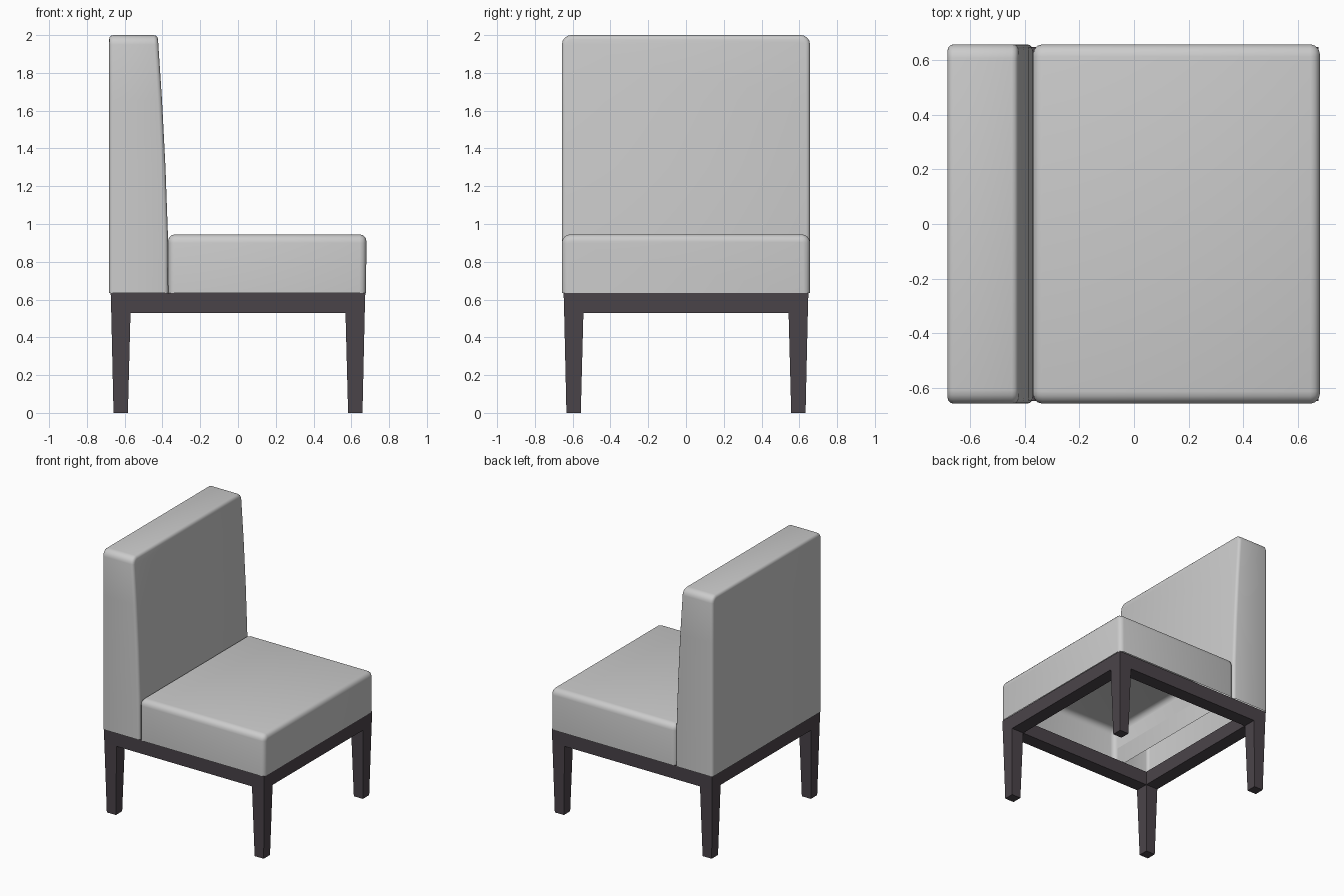
import bpy, bmesh, math

if "Cube" in bpy.data.objects:
    bpy.data.objects.remove(bpy.data.objects["Cube"])

dark = bpy.data.materials.new("dark_wood")
dark.diffuse_color = (0.07, 0.058, 0.068, 1)
dark.use_nodes = True
dark.node_tree.nodes["Principled BSDF"].inputs["Base Color"].default_value = dark.diffuse_color


def finish(bm, name, material=None):
    bmesh.ops.recalc_face_normals(bm, faces=bm.faces)
    me = bpy.data.meshes.new(name)
    bm.to_mesh(me)
    bm.free()
    ob = bpy.data.objects.new(name, me)
    bpy.context.collection.objects.link(ob)
    if material:
        me.materials.append(material)
    return ob


def loft(name, sections, ends):
    """Rectangles (z, x0, x1, y0, y1) stacked upwards."""
    bm = bmesh.new()
    rings = [[bm.verts.new((x, y, z)) for x, y in ((x0, y0), (x1, y0), (x1, y1), (x0, y1))]
             for z, x0, x1, y0, y1 in sections]
    for a, b in zip(rings, rings[1:]):
        for i in range(4):
            j = (i + 1) % 4
            bm.faces.new((a[i], a[j], b[j], b[i]))
    if ends:
        bm.faces.new(rings[0])
        bm.faces.new(rings[-1])
    return finish(bm, name, dark)


def cushion(name, sections, half_y, side_r, rim_r):
    """Upholstered shell, open underneath; sections are (z, x_back, x_front)."""
    bm = bmesh.new()
    rings = [[bm.verts.new((x, y, z)) for x, y in
              ((x0, -half_y), (x1, -half_y), (x1, half_y), (x0, half_y))]
             for z, x0, x1 in sections]
    for a, b in zip(rings, rings[1:]):
        for i in range(4):
            j = (i + 1) % 4
            bm.faces.new((a[i], a[j], b[j], b[i]))
    bm.faces.new(rings[-1])
    bmesh.ops.recalc_face_normals(bm, faces=bm.faces)
    # top edges running front to back, then the front and back rims
    top = sections[-1][0]
    edges = [e for e in bm.edges if all(abs(v.co.z - top) < 1e-5 for v in e.verts)
             and abs(e.verts[0].co.y - e.verts[1].co.y) < 1e-5]
    bmesh.ops.bevel(bm, geom=edges, offset=side_r, segments=4, profile=0.5, affect='EDGES')
    rim = [e for e in bm.edges if e.is_manifold and e.calc_face_angle(0) > math.radians(50)]
    bmesh.ops.bevel(bm, geom=rim, offset=rim_r, segments=3, profile=0.5, affect='EDGES')
    ob = finish(bm, name)
    bpy.ops.object.select_all(action='DESELECT')
    ob.select_set(True)
    bpy.context.view_layer.objects.active = ob
    bpy.ops.object.shade_smooth_by_angle(angle=math.radians(50))


# Cushions
cushion("seat", [(0.635, -0.37, 0.678), (0.945, -0.37, 0.68)], 0.657, 0.045, 0.035)
cushion("backrest", [(0.635, -0.682, -0.369), (0.94, -0.682, -0.371), (1.3, -0.682, -0.384),
                     (1.65, -0.682, -0.402), (2.0, -0.682, -0.425)], 0.657, 0.05, 0.022)

# Frame: heights with outer and inner half sizes in x and y
TOP = (0.635, 0.674, 0.569, 0.648, 0.543)
MID = (0.53, 0.671, 0.569, 0.645, 0.543)
FOOT = (0.0, 0.659, 0.583, 0.633, 0.557)

# Tapered legs
for xn, sx in (("back", -1), ("front", 1)):
    for yn, sy in (("left", -1), ("right", 1)):
        loft(f"{xn}_{yn}_leg",
             [(z, sx * xi, sx * xo, sy * yi, sy * yo) for z, xo, xi, yo, yi in (FOOT, MID, TOP)], True)

# Rails between the legs
for n, s in (("back", -1), ("front", 1)):
    loft(n + "_rail", [(z, s * xi, s * xo, -yi, yi) for z, xo, xi, yo, yi in (MID, TOP)], True)
for n, s in (("left", -1), ("right", 1)):
    loft(n + "_rail", [(z, -xi, xi, s * yi, s * yo) for z, xo, xi, yo, yi in (MID, TOP)], True)
